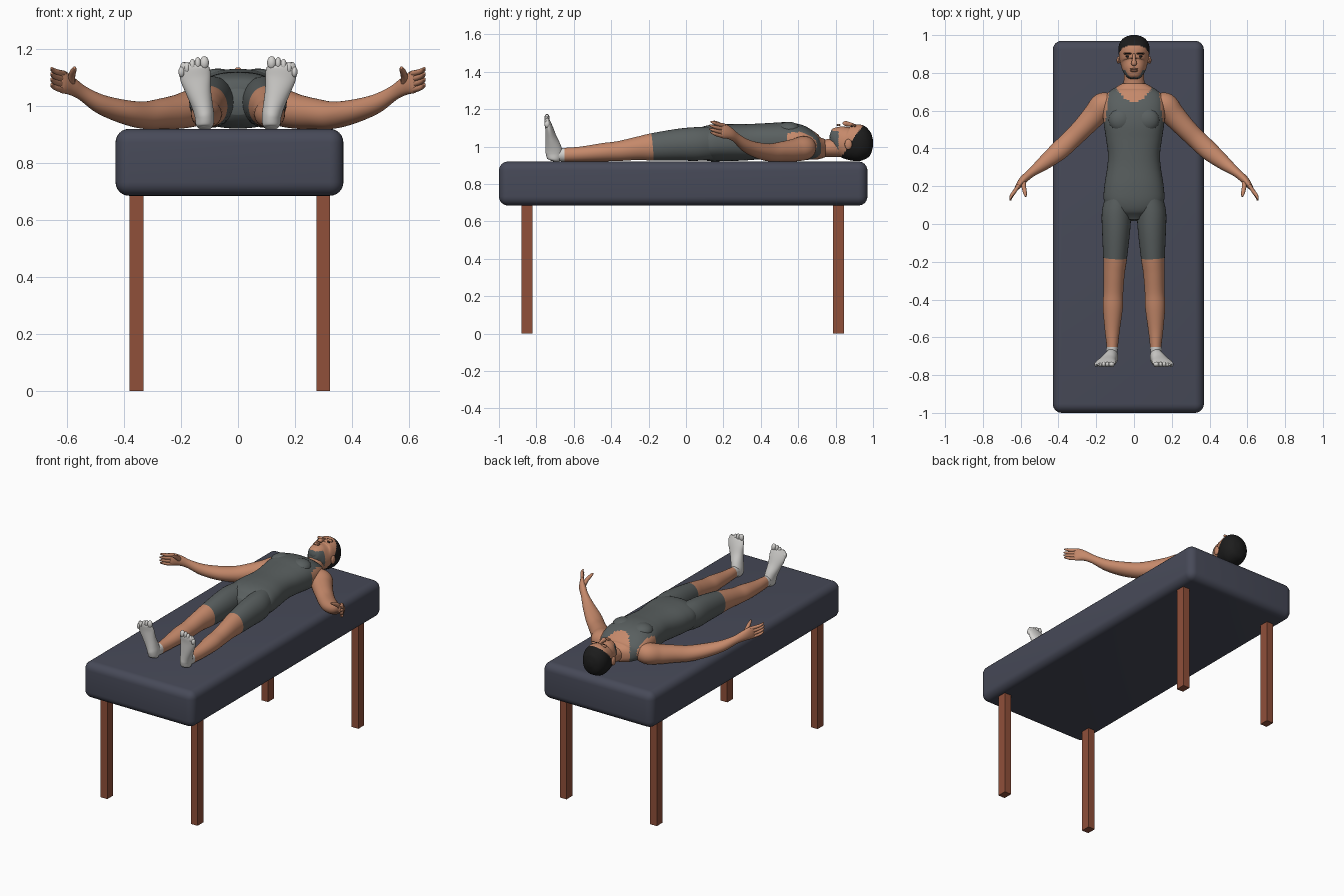
import bpy, bmesh, math
from mathutils import Vector

cube = bpy.data.objects.get("Cube")
if cube:
    bpy.data.objects.remove(cube, do_unlink=True)


def material(name, *rgb):
    m = bpy.data.materials.new(name)
    m.use_nodes = True
    m.diffuse_color = (*rgb, 1)
    node = next(n for n in m.node_tree.nodes if n.type == 'BSDF_PRINCIPLED')
    node.inputs["Base Color"].default_value = (*rgb, 1)
    return m


PAD = material("slate padding", .063, .068, .098)
WOOD = material("red brown wood", .28, .08, .042)
SKIN = material("skin", .56, .25, .145)
SUIT = material("grey suit", .1, .115, .115)
HAIR = material("black hair", .012, .012, .012)
SOCK = material("white socks", .66, .65, .63)


def finish(bm, name, mats, rule=None):
    bmesh.ops.recalc_face_normals(bm, faces=bm.faces)
    for f in bm.faces:
        f.smooth = True
        if rule:
            f.material_index = rule(f.calc_center_median(), f.normal)
    mesh = bpy.data.meshes.new(name)
    bm.to_mesh(mesh)
    bm.free()
    for m in mats:
        mesh.materials.append(m)
    ob = bpy.data.objects.new(name, mesh)
    bpy.context.collection.objects.link(ob)
    return ob


def smooth_rows(rows, steps):
    # Catmull-Rom through the section rows
    p = [rows[0], *rows, rows[-1]]
    out = []
    for i in range(1, len(p) - 2):
        for k in range(steps):
            t = k / steps
            out.append([.5 * (2 * b + (c - a) * t + (2*a - 5*b + 4*c - d) * t * t
                              + (3*b - a - 3*c + d) * t ** 3)
                        for a, b, c, d in zip(*p[i - 1:i + 3])])
    return out + [list(rows[-1])]


def loft(name, rows, mats, rule=None, ref=(0, 0, 1), steps=6, segs=32, power=1, s=1):
    # rows: x, y, z, half width, half height; s mirrors across x
    rows = smooth_rows(rows, steps)
    pts = [Vector(r[:3]) for r in rows]
    bm = bmesh.new()
    rings = []
    for i, r in enumerate(rows):
        t = (pts[min(i + 1, len(pts) - 1)] - pts[max(i - 1, 0)]).normalized()
        side = t.cross(Vector(ref)).normalized()
        up = side.cross(t)
        ring = []
        for k in range(segs):
            a = 2 * math.pi * k / segs
            c, n = math.cos(a), math.sin(a)
            c = math.copysign(abs(c) ** power, c)
            n = math.copysign(abs(n) ** power, n)
            v = pts[i] + side * r[3] * c + up * r[4] * n
            ring.append(bm.verts.new((v.x * s, v.y, v.z)))
        rings.append(ring)
    for a, b in zip(rings, rings[1:]):
        for k in range(segs):
            j = (k + 1) % segs
            bm.faces.new((a[k], a[j], b[j], b[k]))
    bm.faces.new(rings[0])
    bm.faces.new(rings[-1])
    return finish(bm, name, mats, rule)


def spans(rows):
    # y, half width, bottom, top -> centred section rows
    return [(0, y, (b + t) / 2, a, (t - b) / 2) for y, a, b, t in rows]


def blob(name, loc, size, mat, s=1):
    bm = bmesh.new()
    bmesh.ops.create_uvsphere(bm, u_segments=16, v_segments=10, radius=1)
    for v in bm.verts:
        v.co = Vector((s * (v.co.x * size[0] + loc[0]),
                       v.co.y * size[1] + loc[1], v.co.z * size[2] + loc[2]))
    return finish(bm, name, [mat])


def box(name, lo, hi, mat, bevel=0):
    bm = bmesh.new()
    bmesh.ops.create_cube(bm, size=1)
    for v in bm.verts:
        v.co = [(l + h) / 2 + c * (h - l) for l, h, c in zip(lo, hi, v.co)]
    if bevel:
        bmesh.ops.bevel(bm, geom=bm.edges[:], offset=bevel, segments=6,
                        profile=.5, affect='EDGES')
    ob = finish(bm, name, [mat])
    for f in ob.data.polygons:
        f.use_smooth = bevel > 0
    return ob


# Table
box("mattress", (-.43, -1, .685), (.37, .97, .92), PAD, .048)
for x, side in ((-.38, "right"), (.275, "left")):
    for y, end in ((-.88, "front"), (.785, "back")):
        box(f"{end}_{side}_table_leg", (x, y, 0), (x + .048, y + .06, .7), WOOD)


# Torso with neckline and armholes
def torso_rule(c, n):
    neck = c.y > .645 + 8.5 * c.x ** 2
    arm = c.y > .54 and abs(c.x) > .152 - (c.y - .54) * .12
    return int(not (neck or arm))


loft("torso", spans([
    (.02, .05, .97, 1.06), (.06, .115, .935, 1.09), (.12, .158, .922, 1.113),
    (.2, .157, .922, 1.12), (.3, .142, .925, 1.12), (.37, .138, .93, 1.122),
    (.45, .148, .93, 1.126), (.53, .16, .925, 1.13), (.6, .165, .923, 1.118),
    (.66, .157, .925, 1.085), (.705, .125, .93, 1.055), (.745, .06, .945, 1.04)]),
    [SKIN, SUIT], torso_rule, steps=8, segs=64, power=.85)
loft("neck", spans([(.68, .07, .94, 1.04), (.74, .056, .945, 1.038),
                    (.79, .054, .945, 1.045), (.86, .054, .945, 1.06)]), [SKIN])


# Head, with hair behind a slanted line and a grey patch below the chin
def head_rule(c, n):
    if c.z < .945 + (c.y - .83) * 1.45 and c.y > .8:
        return 1
    return 2 if c.y < .815 and n.y < -.25 and c.z < 1.085 else 0


loft("head", spans([
    (.772, .02, 1.055, 1.088), (.783, .038, 1.03, 1.105), (.81, .056, .99, 1.116),
    (.845, .07, .945, 1.117), (.885, .079, .927, 1.118), (.93, .083, .922, 1.117),
    (.965, .072, .935, 1.1), (.988, .05, .96, 1.075), (1, .015, 1, 1.035)]),
    [SKIN, HAIR, SUIT], head_rule, steps=8, segs=64, power=.92)
loft("nose", [(0, .9, 1.113, .007, .008), (0, .87, 1.12, .01, .012),
              (0, .85, 1.122, .015, .014), (0, .842, 1.117, .01, .008)], [SKIN], segs=16)
for dy in (-.005, .005):
    blob("lip", (0, .815 + dy, 1.115), (.022, .005, .006), SKIN)

for s, side in ((1, "left"), (-1, "right")):
    blob(f"{side}_ear", (.082, .868, 1.012), (.01, .02, .028), SKIN, s)
    blob(f"{side}_brow", (.033, .902, 1.112), (.024, .007, .009), SKIN, s)
    blob(f"{side}_eyebrow", (.033, .903, 1.118), (.02, .003, .004), HAIR, s)
    blob(f"{side}_eye", (.031, .887, 1.106), (.014, .006, .007), HAIR, s)
    blob(f"{side}_chest", (.07, .55, 1.09), (.065, .065, .042), SUIT, s)

    # Leg: suit, bare calf, sock
    loft(f"{side}_leg", [
        (.08, .14, 1.018, .07, .085), (.092, .06, 1.014, .078, .09),
        (.095, -.04, 1.01, .074, .085), (.1, -.18, .998, .063, .073),
        (.105, -.26, .99, .056, .062), (.109, -.36, .976, .052, .053),
        (.112, -.44, .97, .053, .049), (.115, -.56, .96, .04, .04),
        (.115, -.65, .957, .03, .036), (.117, -.705, .957, .029, .034)],
        [SUIT, SKIN, SOCK], lambda c, n: (c.y < -.18) + (c.y < -.65), s=s)

    # Foot standing up from the heel, with toes
    loft(f"{side}_foot", [
        (.117, -.708, .921, .018, .018), (.117, -.706, .932, .03, .036),
        (.118, -.705, .965, .034, .045), (.125, -.71, 1.0, .037, .041),
        (.138, -.722, 1.05, .044, .03), (.149, -.732, 1.1, .054, .021),
        (.153, -.741, 1.135, .052, .015), (.152, -.744, 1.147, .04, .01)],
        [SOCK], ref=(0, 1, 0), s=s)
    for i in range(5):
        r = .016 if i == 0 else .011
        blob(f"{side}_toe", (.118 + .019 * i + (i > 0) * .004, -.743, 1.152 - .002 * i * i),
             (r, .014, .023 - .001 * i), SOCK, s)

    # Arm and palm
    loft(f"{side}_arm", [
        (.11, .655, 1.0, .04, .05), (.16, .63, .992, .068, .064),
        (.21, .575, .98, .062, .06), (.27, .51, .973, .055, .053),
        (.33, .45, .968, .052, .048), (.4, .385, .98, .05, .042),
        (.48, .32, 1.006, .037, .034), (.545, .27, 1.045, .023, .026),
        (.585, .235, 1.07, .021, .032), (.613, .2, 1.084, .015, .04),
        (.623, .184, 1.088, .008, .034)], [SKIN], s=s)

    # Fingers spread upward, thumb on the inner side
    for i in range(4):
        z, reach = 1.056 + .019 * i, .006 * abs(i - 1.5)
        loft(f"{side}_finger", [
            (.61, .205, z, .01, .011), (.634, .17, z + .006, .01, .01),
            (.65, .14 + reach, z + .014, .008, .008),
            (.654, .122 + reach, z + .021, .004, .004)], [SKIN], segs=12, s=s)
    loft(f"{side}_thumb", [
        (.585, .23, 1.08, .014, .016), (.583, .195, 1.108, .012, .013),
        (.577, .165, 1.125, .01, .01), (.573, .145, 1.135, .005, .005)],
        [SKIN], segs=12, s=s)
